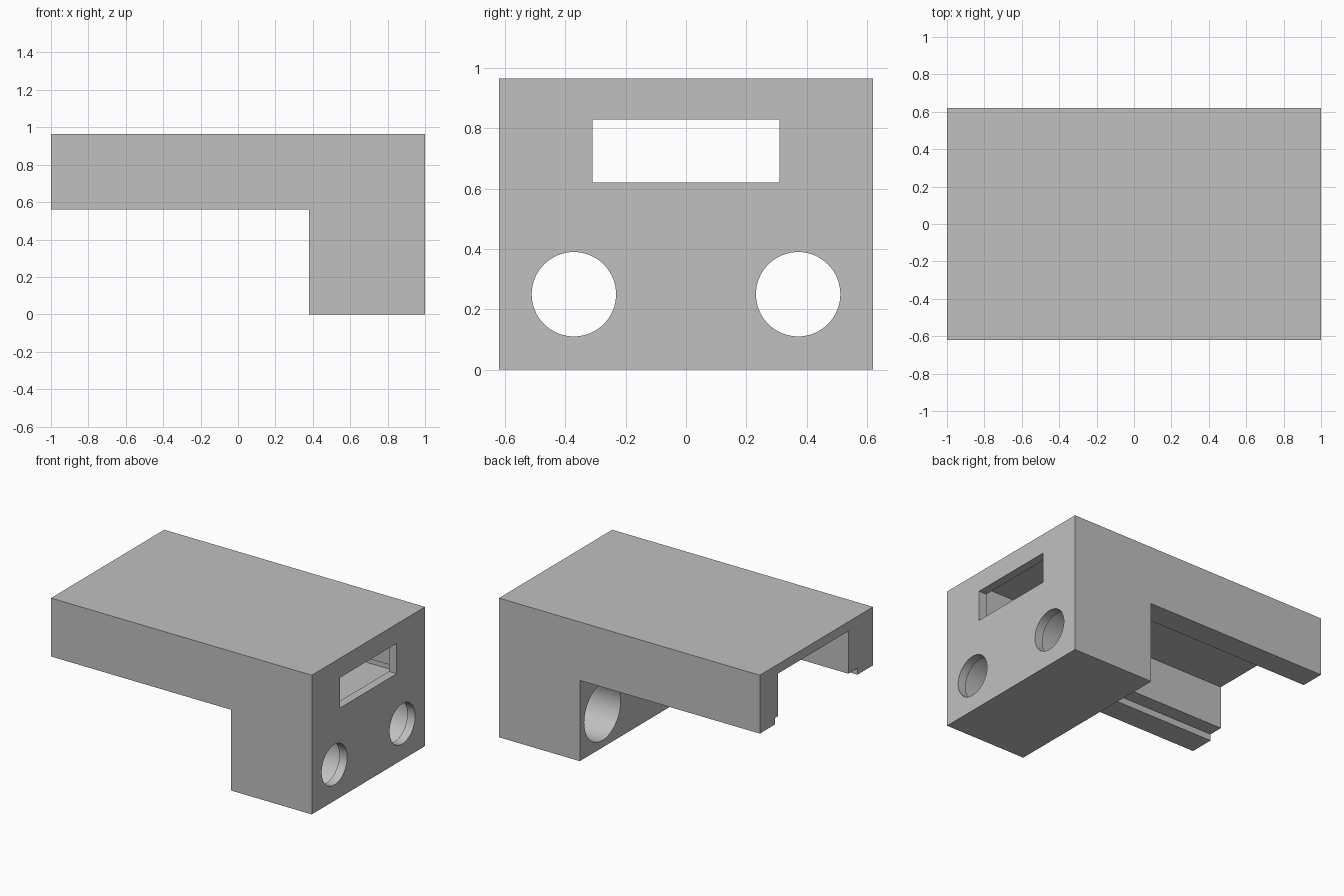
import bpy, bmesh, math
from mathutils import Vector

if "Cube" in bpy.data.objects:
    bpy.data.objects.remove(bpy.data.objects["Cube"])

grey = bpy.data.materials.new("light_grey")
grey.diffuse_color = (0.53, 0.53, 0.53, 1)
grey.use_nodes = True
grey.node_tree.nodes["Principled BSDF"].inputs["Base Color"].default_value = grey.diffuse_color


def prism(name, profile, start, direction):
    """Extrude a closed 3D outline along a direction."""
    bm = bmesh.new()
    face = bm.faces.new([bm.verts.new(Vector(p) + Vector(start)) for p in profile])
    ext = bmesh.ops.extrude_face_region(bm, geom=[face])
    moved = [v for v in ext["geom"] if isinstance(v, bmesh.types.BMVert)]
    bmesh.ops.translate(bm, verts=moved, vec=direction)
    bmesh.ops.recalc_face_normals(bm, faces=bm.faces)
    mesh = bpy.data.meshes.new(name)
    bm.to_mesh(mesh)
    bm.free()
    mesh.materials.append(grey)
    obj = bpy.data.objects.new(name, mesh)
    bpy.context.collection.objects.link(obj)
    return obj


def along_x(name, outline, x0, x1):
    """Extrude a (y, z) outline from x0 to x1."""
    return prism(name, [(0, y, z) for y, z in outline], (x0, 0, 0), (x1 - x0, 0, 0))


def circle(cy, cz, r, n=64):
    return [(cy + r * math.cos(2 * math.pi * i / n),
             cz + r * math.sin(2 * math.pi * i / n)) for i in range(n)]


# L-shaped housing: flat cover with a deep block at the right end
W, H, UNDER, STEP, WALL = 0.62, 0.965, 0.56, 0.38, 0.94
side = [(-1, UNDER), (STEP, UNDER), (STEP, 0), (1, 0), (1, H), (-1, H)]
housing = prism("housing", [(x, 0, z) for x, z in side], (0, -W, 0), (0, 2 * W, 0))

# Long cavity, open at the left end and below, with a rabbet along its lower edges
floor, lip = UNDER - 0.004, 0.605
cavity = [(-0.45, floor), (0.453, floor), (0.453, lip), (0.42, lip),
          (0.42, 0.9), (-0.35, 0.9), (-0.35, lip), (-0.45, lip)]
cutters = [along_x("cavity_cutter", cavity, -1.1, WALL)]

# Rectangular window through the end wall
window = [(-0.31, 0.62), (0.31, 0.62), (0.31, 0.83), (-0.31, 0.83)]
cutters.append(along_x("window_cutter", window, 0.8, 1.1))

# Two round holes, wide from behind and narrower through the end wall
for s in (-1, 1):
    cutters.append(along_x("bore_cutter", circle(s * 0.372, 0.25, 0.2), 0.3, WALL))
    cutters.append(along_x("hole_cutter", circle(s * 0.372, 0.25, 0.14), 0.8, 1.1))

bpy.context.view_layer.objects.active = housing
housing.select_set(True)
for c in cutters:
    mod = housing.modifiers.new("cut", "BOOLEAN")
    mod.operation = "DIFFERENCE"
    mod.solver = "EXACT"
    mod.object = c
    bpy.ops.object.modifier_apply(modifier=mod.name)
for c in cutters:
    bpy.data.objects.remove(c)

bpy.ops.object.shade_smooth_by_angle(angle=math.radians(30))
